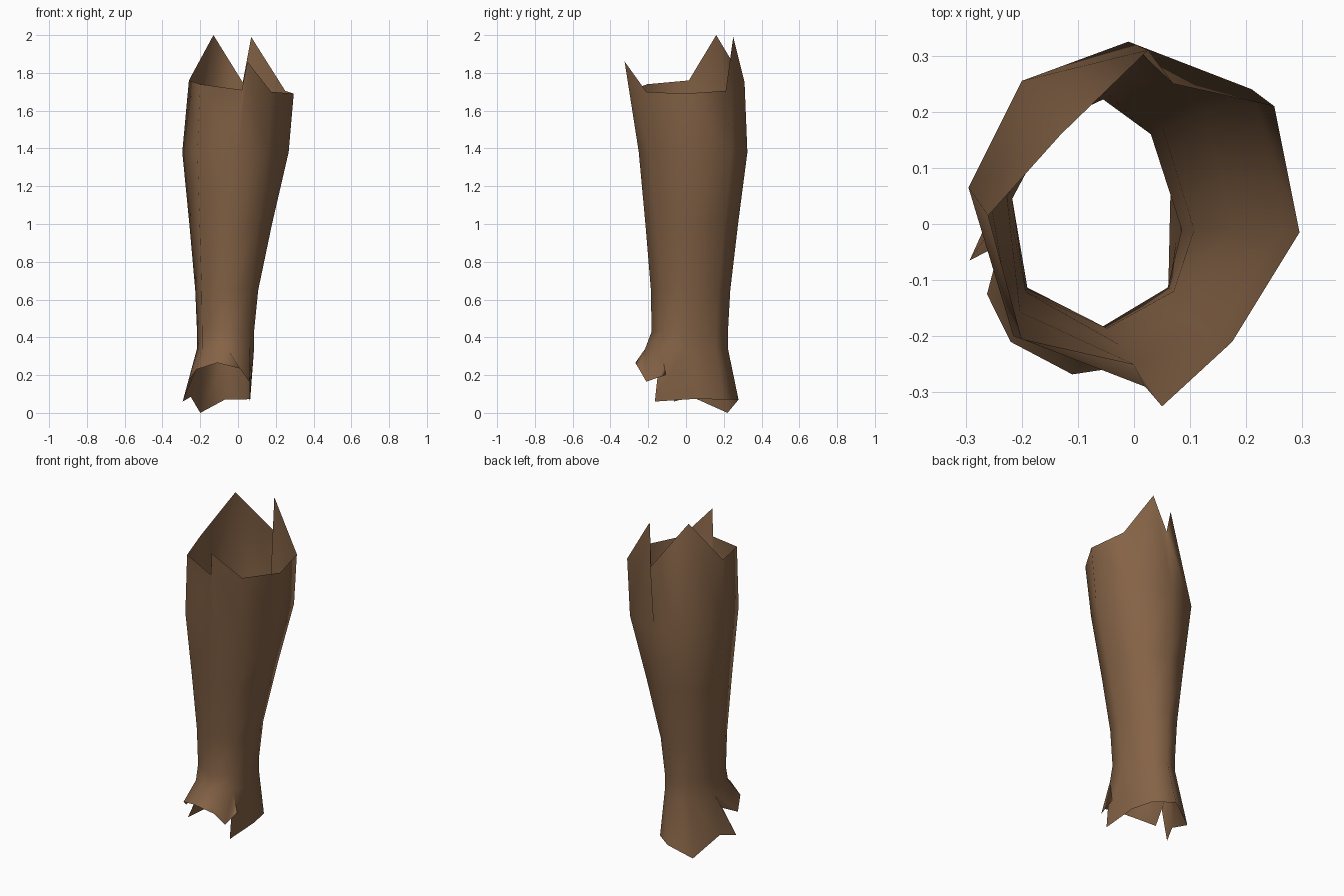
import bpy, bmesh

if "Cube" in bpy.data.objects:
    bpy.data.objects.remove(bpy.data.objects["Cube"])

# Flat brown surface
brown = bpy.data.materials.new("brown")
brown.diffuse_color = (0.235, 0.125, 0.062, 1)
brown.use_nodes = True
brown.node_tree.nodes["Principled BSDF"].inputs["Base Color"].default_value = brown.diffuse_color

# Eight-sided cross-sections: front, front right, right, back right, back,
# back left, left, front left
wide = [(0.0, -0.25), (0.15, -0.19), (0.268, -0.01), (0.21, 0.24),
        (-0.01, 0.325), (-0.2, 0.255), (-0.295, 0.065), (-0.215, -0.2)]
narrow = [(-0.055, -0.177), (0.06, -0.11), (0.085, -0.01), (0.03, 0.16),
          (-0.055, 0.222), (-0.145, 0.18), (-0.217, 0.045), (-0.19, -0.11)]

# Torn rims: column position around the tube, x, y, z
top_rim = [(0, 0.02, -0.29, 1.71), (0.4, 0.05, -0.325, 1.86),
           (1, 0.175, -0.21, 1.70), (2, 0.295, -0.015, 1.69),
           (3, 0.25, 0.21, 1.705), (3.5, 0.07, 0.25, 1.99),
           (4, 0.025, 0.31, 1.75), (5, -0.13, 0.16, 2.0),
           (6, -0.26, 0.015, 1.76), (7, -0.2, -0.205, 1.74)]
bottom_rim = [(0, -0.11, -0.268, 0.265), (0.5, 0.01, -0.25, 0.235),
              (1, 0.06, -0.21, 0.165), (1.8, 0.075, -0.03, 0.23),
              (1.9, 0.06, -0.165, 0.06), (2.3, 0.065, 0.06, 0.075),
              (3, 0.035, 0.2, 0.07), (4, -0.07, 0.278, 0.07),
              (5, -0.2, 0.22, 0.0), (6, -0.25, 0.03, 0.085),
              (6.2, -0.293, -0.065, 0.06), (6.3, -0.225, -0.03, 0.22),
              (6.8, -0.262, -0.125, 0.17), (7.1, -0.22, -0.21, 0.23)]

bm = bmesh.new()


def ring(z, t, flare=0.0):
    """Blend the wide and narrow sections; flare pushes the front outward."""
    loop = []
    for i, (a, b) in enumerate(zip(wide, narrow)):
        x, y = (p + (q - p) * t for p, q in zip(a, b))
        if y < -0.05:
            y *= 1 + flare
        loop.append((i, bm.verts.new((x, y, z))))
    return loop


def rim(points):
    return [(c, bm.verts.new((x, y, z))) for c, x, y, z in points]


def stitch(low, high):
    """Join two closed loops with triangles, following column positions."""
    low = low + [(8 + low[0][0], low[0][1])]
    high = high + [(8 + high[0][0], high[0][1])]
    i = j = 0
    while i < len(low) - 1 or j < len(high) - 1:
        up_next = high[j + 1][0] if j < len(high) - 1 else 99
        low_next = low[i + 1][0] if i < len(low) - 1 else 99
        if low_next <= up_next:
            bm.faces.new((low[i][1], low[i + 1][1], high[j][1]))
            i += 1
        else:
            bm.faces.new((low[i][1], high[j + 1][1], high[j][1]))
            j += 1


# Tube body, from the flared hem up to the wide top
loops = [rim(bottom_rim), ring(0.34, 1.0, 0.22), ring(0.43, 1.0, 0.03),
         ring(0.65, 0.88), ring(1.0, 0.48), ring(1.38, 0.0), rim(top_rim)]
for k in range(len(loops) - 1):
    low, high = loops[k], loops[k + 1]
    if k in (0, len(loops) - 2):
        stitch(low, high)
    else:
        for i in range(8):
            n = (i + 1) % 8
            bm.faces.new((low[i][1], low[n][1], high[n][1], high[i][1]))
for f in bm.faces:
    f.smooth = True

mesh = bpy.data.meshes.new("torn_sleeve")
bm.to_mesh(mesh)
bm.free()
mesh.materials.append(brown)
sleeve = bpy.data.objects.new("torn_sleeve", mesh)
bpy.context.collection.objects.link(sleeve)
